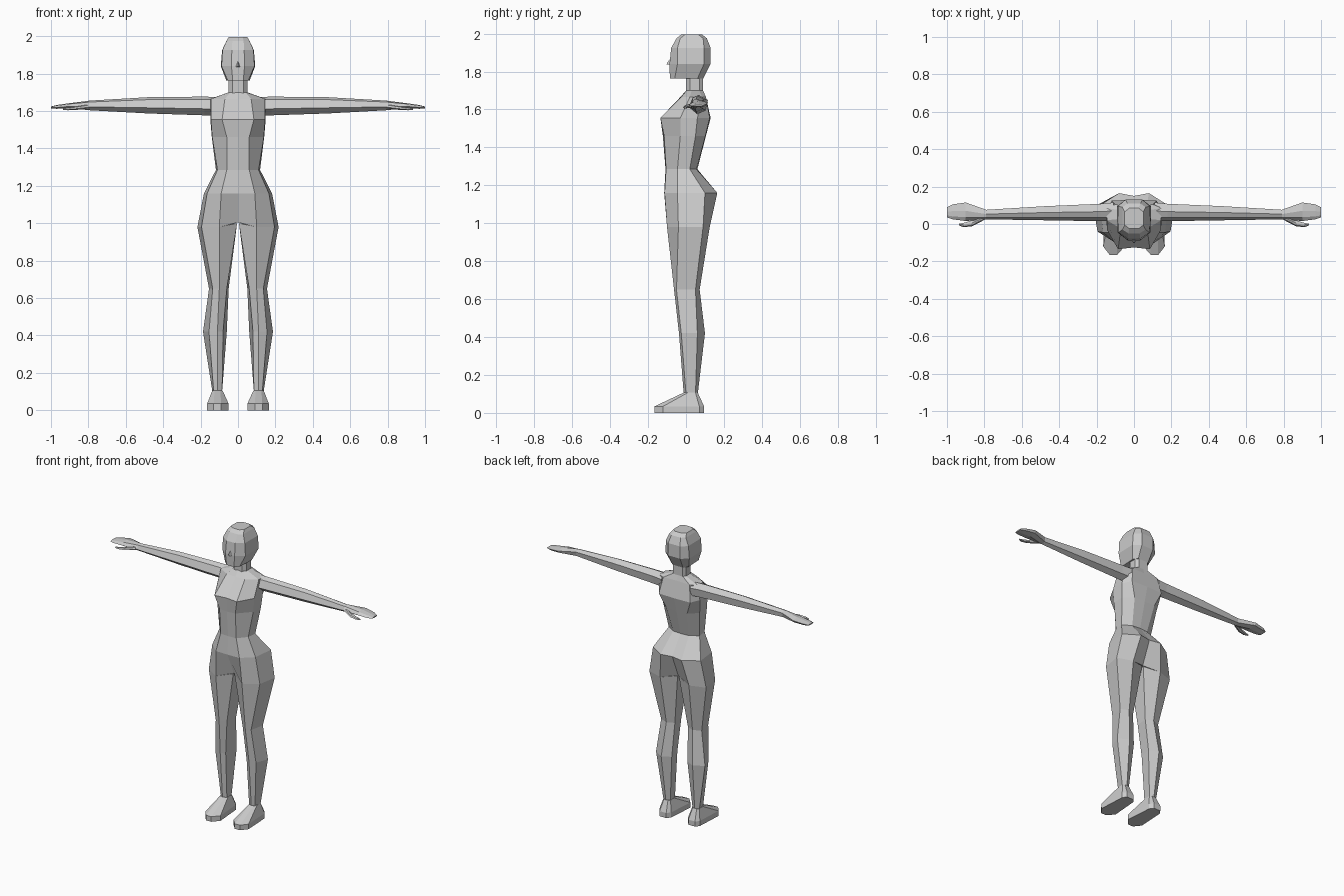
import bpy, bmesh

skin = bpy.data.materials.new("plain_grey")
skin.diffuse_color = (0.6, 0.6, 0.6, 1)


def loft(name, rings, mirror=False):
    """Skin a list of closed point rings, cap both ends, optionally mirror in x."""
    bm = bmesh.new()
    loops = [[bm.verts.new(p) for p in r] for r in rings]
    n = len(rings[0])
    for a, b in zip(loops, loops[1:]):
        for i in range(n):
            j = (i + 1) % n
            bm.faces.new((a[i], a[j], b[j], b[i]))
    bm.faces.new(loops[0])
    bm.faces.new(loops[-1])
    bmesh.ops.recalc_face_normals(bm, faces=bm.faces)
    mesh = bpy.data.meshes.new(name)
    bm.to_mesh(mesh)
    bm.free()
    ob = bpy.data.objects.new(name, mesh)
    bpy.context.collection.objects.link(ob)
    mesh.materials.append(skin)
    if mirror:
        ob.modifiers.new("mirror", 'MIRROR').use_mirror_merge = False
    return ob


def flat(z, pts):
    """Ring at height z; a point may carry its own height."""
    return [(p[0], p[1], p[2] if len(p) > 2 else z) for p in pts]


def both(z, half):
    """Full ring from its +x half, listed front to back."""
    pts = flat(z, half)
    return pts + [(-x, y, h) for x, y, h in reversed(pts) if x > 0]


# Torso, from neck base down to the tops of the thighs
hip = [(.10, -.10), (.195, -.04), (.217, .09), (.11, .125)]
loft("torso", [
    both(1.70, [(0, 0), (.04, .005), (.05, .03), (.05, .07), (.04, .09), (0, .09)]),
    both(1.665, [(0, -.03), (.07, -.025), (.145, .02), (.148, .085), (.10, .105), (0, .10)]),
    both(1.555, [(0, -.125), (.085, -.135), (.145, -.03), (.148, .06), (.12, .125), (0, .13)]),
    both(1.46, [(0, -.122), (.06, -.115), (.138, -.03), (.14, .05), (.08, .102), (0, .105)]),
    both(1.285, [(0, -.108), (.06, -.105), (.11, -.045), (.118, .02), (.06, .055), (0, .06)]),
    both(1.16, [(0, -.115), (.09, -.113), (.165, -.045), (.182, .10), (.08, .165), (0, .15)]),
    both(.98, [(0, -.045, 1.005)] + hip + [(0, .085, 1.005)]),
])

# Legs
loft("leg", [
    flat(.98, hip + [(.005, .085, 1.0), (.005, -.045, 1.0)]),
    flat(.65, [(.10, -.063), (.135, -.05), (.155, .05), (.10, .072), (.05, .05), (.06, -.035)]),
    flat(.42, [(.11, -.037), (.155, -.025), (.187, .06), (.12, .10), (.06, .07), (.08, -.02)]),
    flat(.10, [(.11, -.012), (.13, 0), (.137, .05), (.11, .062), (.085, .05), (.085, 0)]),
], True)

# Feet
sole = [(.09, -.165), (.13, -.165), (.165, -.12), (.155, .07),
        (.135, .095), (.085, .095), (.065, .07), (.05, -.12)]
loft("foot", [
    flat(.107, [(.095, -.012), (.125, -.012), (.137, .01), (.137, .05),
                (.125, .062), (.095, .062), (.083, .05), (.083, .01)]),
    flat(.035, sole),
    flat(0, sole),
], True)


# Arms: hexagonal rings running outwards
def arm_ring(x, y0, y1, z0, z1):
    ym, zm = (y0 + y1) / 2, (z0 + z1) / 2
    w, h = (y1 - y0) / 2, (z1 - z0) / 2
    return [(x, ym + a * w, zm + b * h) for a, b in
            ((-1, -.3), (-.6, .7), (.1, 1), (1, .5), (.8, -.6), (-.1, -1))]


loft("arm", [
    arm_ring(.11, .015, .115, 1.575, 1.675),
    arm_ring(.18, .015, .108, 1.577, 1.677),
    arm_ring(.48, .02, .095, 1.587, 1.674),
    arm_ring(.79, .025, .076, 1.604, 1.656),
], True)

# Hands
loft("hand", [
    arm_ring(.79, .025, .076, 1.604, 1.656),
    arm_ring(.90, .016, .115, 1.615, 1.642),
    arm_ring(.97, .025, .105, 1.612, 1.632),
    arm_ring(1.0, .035, .09, 1.615, 1.624),
], True)
loft("thumb", [
    arm_ring(.80, .022, .05, 1.612, 1.635),
    arm_ring(.865, -.012, .02, 1.606, 1.624),
    arm_ring(.91, -.017, .006, 1.604, 1.618),
    arm_ring(.935, -.008, .002, 1.606, 1.614),
], True)

# Neck
neck = [(.03, 0), (.05, .02), (.05, .07), (.035, .09)]
loft("neck", [both(1.79, neck), both(1.69, neck)])

# Head
loft("head", [
    both(1.995, [(.025, -.025), (.05, -.005), (.05, .065), (.025, .085)]),
    both(1.975, [(.03, -.05), (.062, -.03), (.062, .09), (.035, .11)]),
    both(1.925, [(.033, -.078), (.083, -.045), (.085, .095), (.045, .13)]),
    both(1.84, [(.035, -.087), (.088, -.045), (.092, .095), (.045, .13)]),
    both(1.762, [(.028, -.085), (.055, -.06), (.062, .06), (.04, .09)]),
])

# Nose
loft("nose", [
    [(-.016, -.08, 1.835), (.016, -.08, 1.835), (0, -.08, 1.872)],
    [(-.004, -.102, 1.838), (.004, -.102, 1.838), (0, -.10, 1.845)],
])
